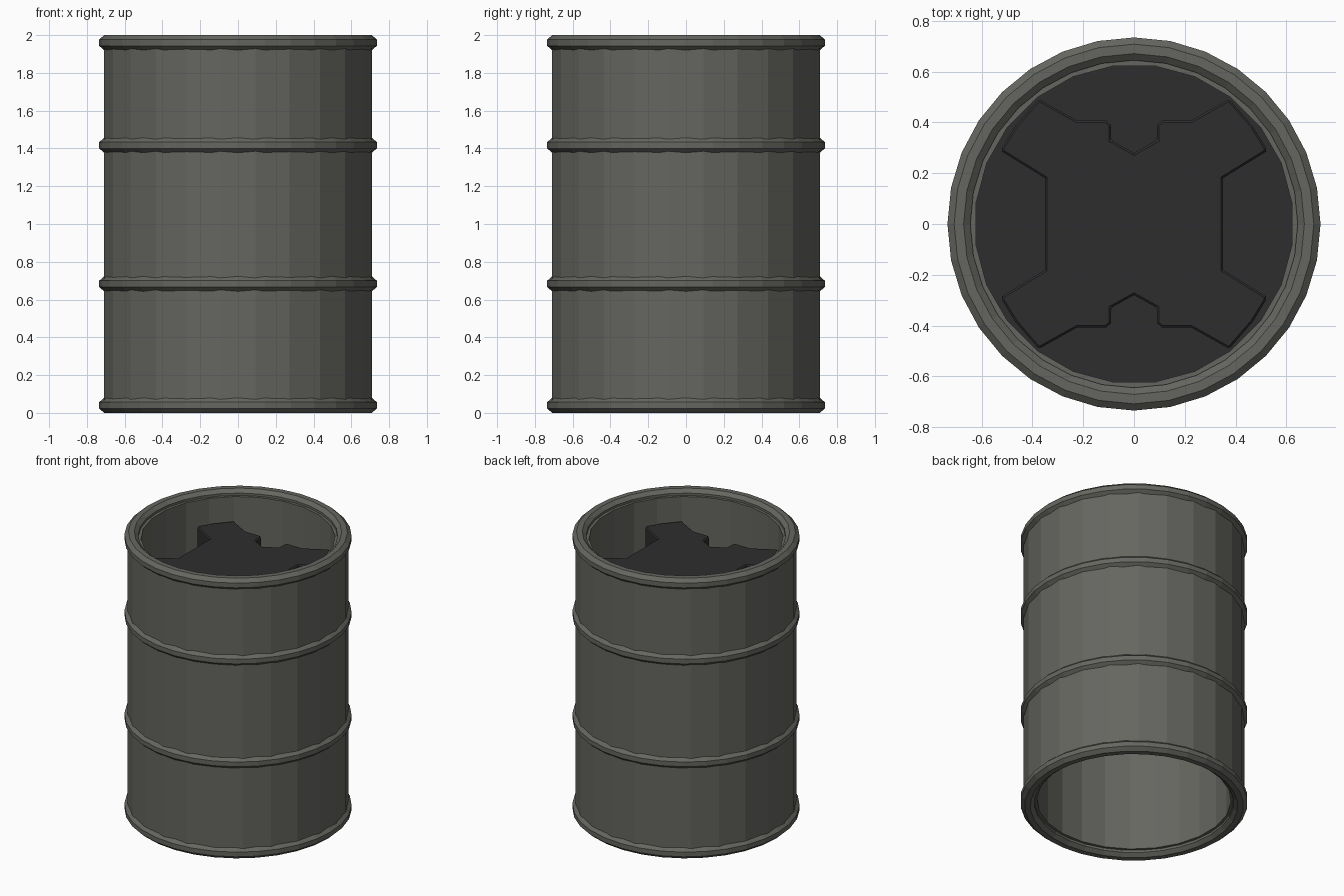
import bpy, bmesh, math

cube = bpy.data.objects.get("Cube")
if cube:
    bpy.data.objects.remove(cube, do_unlink=True)


def material(name, rgb):
    m = bpy.data.materials.new(name)
    m.use_nodes = True
    m.diffuse_color = (*rgb, 1)
    m.node_tree.nodes["Principled BSDF"].inputs["Base Color"].default_value = (*rgb, 1)
    return m


GREY = material("warm grey metal", (0.13, 0.133, 0.117))
DARK = material("charcoal", (0.027, 0.027, 0.027))


def finish(bm, name, mat):
    bmesh.ops.recalc_face_normals(bm, faces=bm.faces)
    mesh = bpy.data.meshes.new(name)
    bm.to_mesh(mesh)
    bm.free()
    mesh.materials.append(mat)
    obj = bpy.data.objects.new(name, mesh)
    bpy.context.collection.objects.link(obj)
    return obj


def lathe(name, profile, sides, mat, phase=0.0):
    """Spin a closed (radius, height) profile around z."""
    bm = bmesh.new()
    loops = []
    for i in range(sides):
        a = 2 * math.pi * (i + phase) / sides
        loops.append([bm.verts.new((r * math.cos(a), r * math.sin(a), z)) for r, z in profile])
    n = len(profile)
    for i in range(sides):
        a, b = loops[i], loops[(i + 1) % sides]
        for j in range(n):
            k = (j + 1) % n
            bm.faces.new((a[j], b[j], b[k], a[k]))
    return finish(bm, name, mat)


def prism(name, outline, bottom, top, mat):
    """Extrude a flat outline between two heights."""
    bm = bmesh.new()
    face = bm.faces.new([bm.verts.new((x, y, bottom)) for x, y in outline])
    up = bmesh.ops.extrude_face_region(bm, geom=[face])["geom"]
    moved = [v for v in up if isinstance(v, bmesh.types.BMVert)]
    bmesh.ops.translate(bm, verts=moved, vec=(0, 0, top - bottom))
    return finish(bm, name, mat)


# Faceted drum wall, open at both ends
SIDES = 24
lathe("drum_wall", [(0.715, 0.04), (0.715, 1.96), (0.628, 1.96), (0.628, 0.04)],
      SIDES, GREY, 0.5)

# Rounded hoops at the rims and around the body
t = math.pi / 8
hoops = {"bottom_rim": 0.04, "lower_hoop": 0.683, "upper_hoop": 1.417, "top_rim": 1.96}
for name, z in hoops.items():
    ring = [(0.69 + 0.045 / math.cos(t) * math.cos((2 * k + 1) * t),
             z + 0.04 / math.cos(t) * math.sin((2 * k + 1) * t)) for k in range(8)]
    lathe(name, ring, 32, GREY)

# Recessed inner floor
circle = [2 * math.pi * (i + 0.5) / SIDES for i in range(SIDES)]
prism("inner_floor", [(0.628 * math.cos(a), 0.628 * math.sin(a)) for a in circle],
      1.5, 1.55, DARK)

# Raised cross-shaped plate: one quarter mirrored to all four
quarter = [(0.35, 0.18), (0.52, 0.285), (0.52, 0.30), (0.468, 0.385), (0.375, 0.492),
           (0.225, 0.408), (0.11, 0.408), (0.09, 0.39), (0.09, 0.33)]
half = quarter + [(0, 0.28)] + [(-x, y) for x, y in reversed(quarter)]
outline = half + [(-x, -y) for x, y in half]
plate = prism("cross_plate", outline, 1.54, 1.79, DARK)
bevel = plate.modifiers.new("soft_edges", 'BEVEL')
bevel.width = 0.008
bevel.segments = 1
bevel.limit_method = 'ANGLE'
bevel.angle_limit = math.radians(60)
